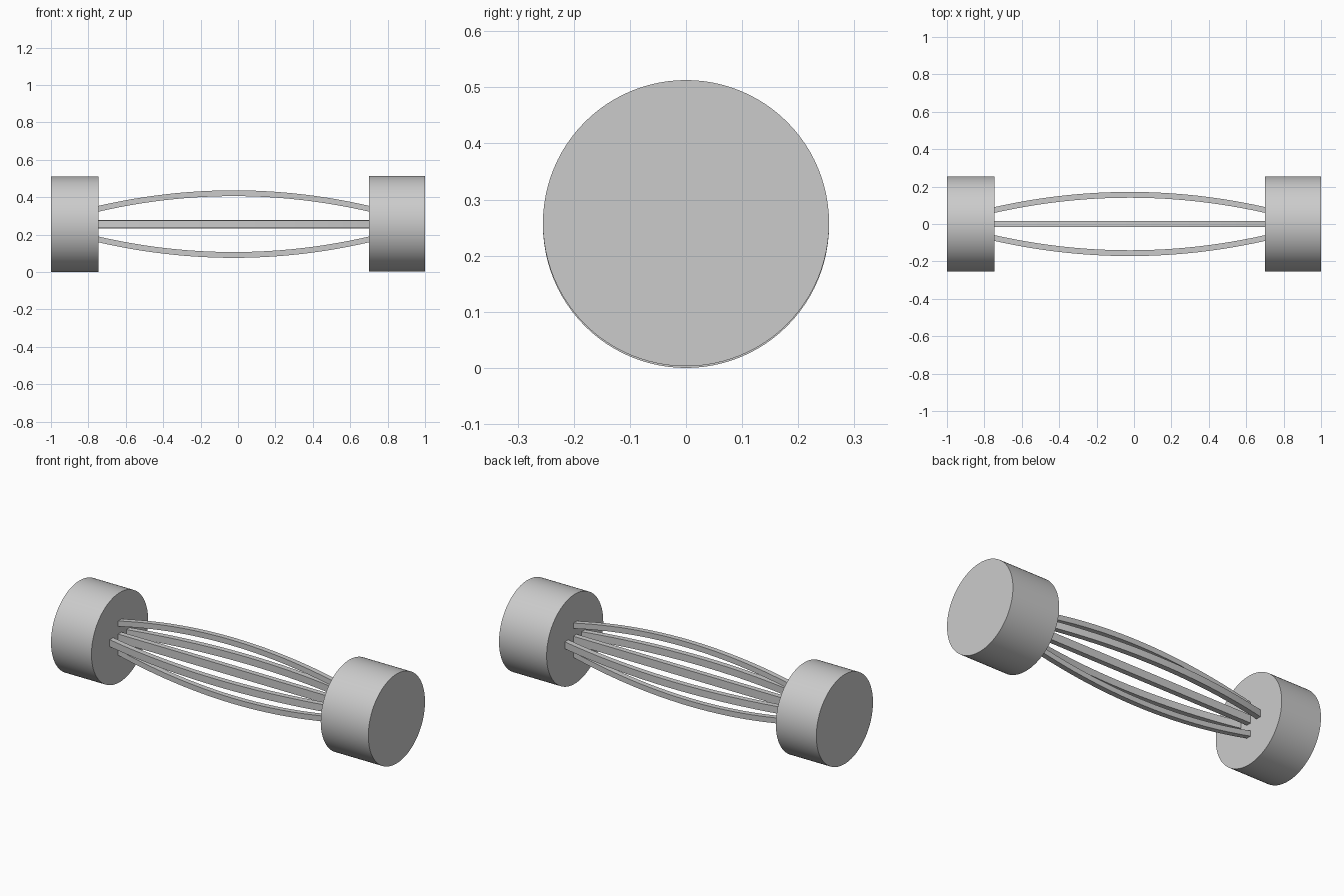
import bpy
import bmesh
from math import pi
from mathutils import Matrix, Vector

cube = bpy.data.objects.get("Cube")
if cube:
    bpy.data.objects.remove(cube, do_unlink=True)

# One plain grey for everything
GREY = (0.6, 0.6, 0.6, 1.0)
grey = bpy.data.materials.new("grey")
grey.use_nodes = True
grey.diffuse_color = GREY
grey.node_tree.nodes["Principled BSDF"].inputs["Base Color"].default_value = GREY

X_LEFT, X_RIGHT = -0.745, 0.70   # inner faces of the two weights
AXIS_Z = 0.256
EMBED = 0.01                     # bars reach slightly into the weights


def finish(name, bm, angle):
    bmesh.ops.recalc_face_normals(bm, faces=bm.faces)
    mesh = bpy.data.meshes.new(name)
    bm.to_mesh(mesh)
    bm.free()
    mesh.materials.append(grey)
    obj = bpy.data.objects.new(name, mesh)
    bpy.context.collection.objects.link(obj)
    bpy.ops.object.select_all(action="DESELECT")
    obj.select_set(True)
    bpy.context.view_layer.objects.active = obj
    bpy.ops.object.shade_smooth_by_angle(angle=angle)


def weight(name, x0, x1, z):
    bm = bmesh.new()
    place = Matrix.Translation(((x0 + x1) / 2, 0, z)) @ Matrix.Rotation(pi / 2, 4, "Y")
    bmesh.ops.create_cone(bm, cap_ends=True, segments=96, radius1=0.255,
                          radius2=0.255, depth=x1 - x0, matrix=place)
    finish(name, bm, pi / 6)


def bar(name, outward, end, middle, thick, wide, steps):
    """Sweep a rectangle along x, bowed outward from the axis."""
    out = Vector(outward)
    side = Vector((1, 0, 0)).cross(out)
    x0, x1 = X_LEFT - EMBED, X_RIGHT + EMBED
    bm = bmesh.new()
    rings = []
    for i in range(steps + 1):
        t = i / steps
        bow = end + (middle - end) * 4 * t * (1 - t)
        centre = Vector((x0 + (x1 - x0) * t, 0, AXIS_Z)) + out * bow
        rings.append([bm.verts.new(centre + out * a * thick / 2 + side * b * wide / 2)
                      for a, b in ((-1, -1), (1, -1), (1, 1), (-1, 1))])
    for r, s in zip(rings, rings[1:]):
        for k in range(4):
            n = (k + 1) % 4
            bm.faces.new((r[k], r[n], s[n], s[k]))
    bm.faces.new(rings[0])
    bm.faces.new(rings[-1])
    finish(name, bm, pi / 6)


# End weights
weight("right_weight", -1.0, X_LEFT, 0.255)
weight("left_weight", X_RIGHT, 1.0, 0.258)

# Straight core and four bowed grip bars
bar("core_bar", (0, 0, 1), 0, 0, 0.046, 0.03, 1)
for label, sign in (("top", 1), ("bottom", -1)):
    bar(label + "_grip_bar", (0, 0, sign), 0.08, 0.165, 0.031, 0.03, 24)
for label, sign in (("back", 1), ("front", -1)):
    bar(label + "_grip_bar", (0, sign, 0), 0.073, 0.156, 0.031, 0.04, 24)
